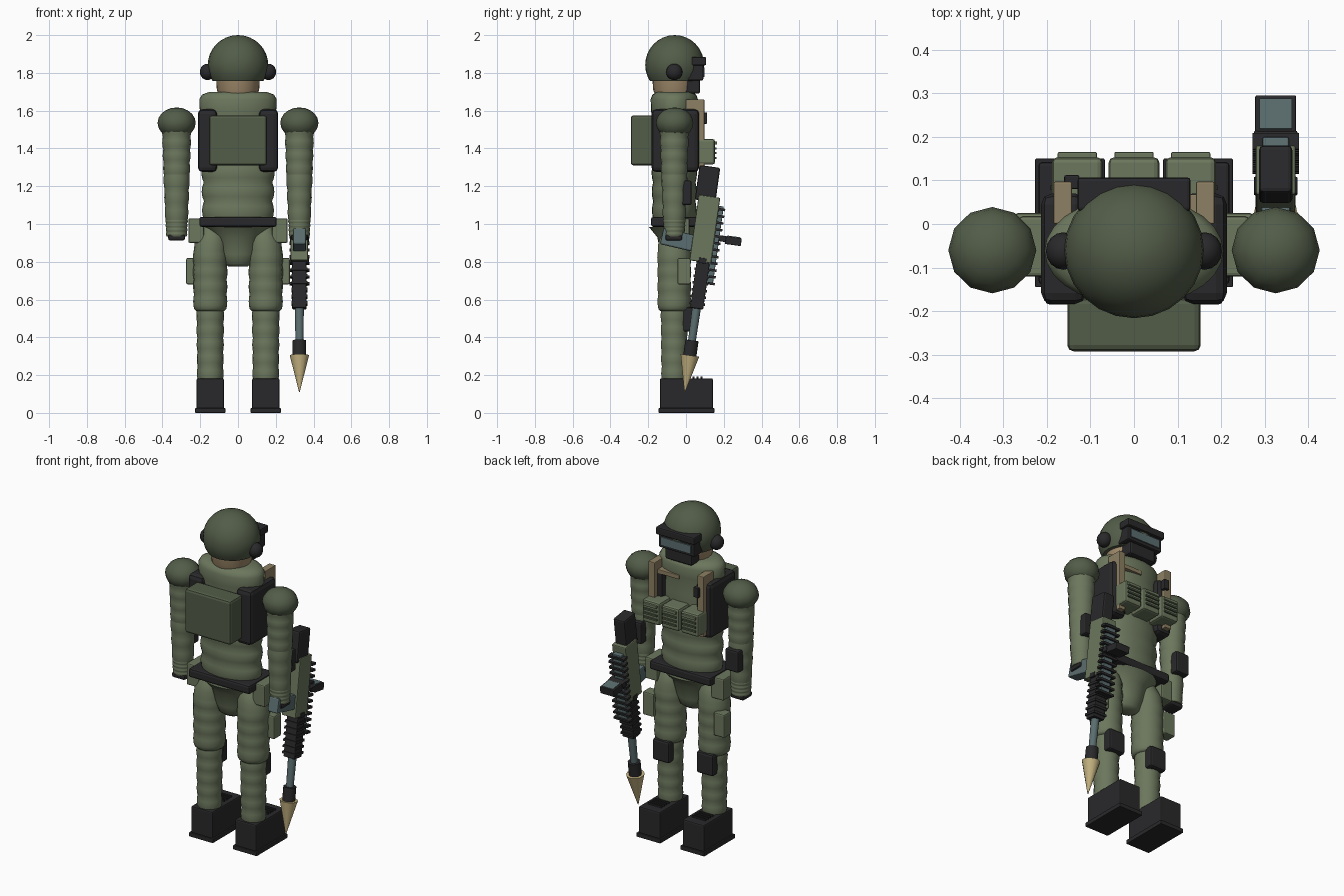
import bpy, bmesh, math
from mathutils import Matrix, Vector

cube = bpy.data.objects.get("Cube")
if cube:
    bpy.data.objects.remove(cube, do_unlink=True)


def material(name, rgb):
    m = bpy.data.materials.new(name)
    m.use_nodes = True
    m.diffuse_color = (*rgb, 1)
    m.node_tree.nodes["Principled BSDF"].inputs["Base Color"].default_value = (*rgb, 1)
    return m


GREEN = material("uniform green", (0.15, 0.185, 0.11))
DARK = material("dark olive", (0.085, 0.108, 0.065))
BLACK = material("charcoal", (0.022, 0.022, 0.024))
TAN = material("strap tan", (0.27, 0.215, 0.125))
SKIN = material("skin", (0.36, 0.26, 0.15))
STEEL = material("blue grey", (0.105, 0.155, 0.16))
BRASS = material("pale sand", (0.56, 0.45, 0.22))

Y = -0.062  # centre line of the body


def finish(name, bm, mat, smooth=None):
    bmesh.ops.recalc_face_normals(bm, faces=bm.faces)
    mesh = bpy.data.meshes.new(name)
    bm.to_mesh(mesh)
    bm.free()
    mesh.materials.append(mat)
    ob = bpy.data.objects.new(name, mesh)
    bpy.context.collection.objects.link(ob)
    if smooth:
        bpy.ops.object.select_all(action="DESELECT")
        ob.select_set(True)
        bpy.context.view_layer.objects.active = ob
        bpy.ops.object.shade_smooth_by_angle(angle=math.radians(smooth))
    return ob


def box(name, x, y, z, mat, bevel=0.008, frame=None):
    """Box from (min, max) pairs, with a bevelled edge."""
    bm = bmesh.new()
    bmesh.ops.create_cube(bm, size=1)
    lo, hi = (Vector(v) for v in zip(x, y, z))
    for v in bm.verts:
        v.co = Vector(c * s for c, s in zip(v.co, hi - lo)) + (lo + hi) / 2
    ob = finish(name, bm, mat)
    if frame:
        ob.matrix_world = frame
    if bevel:
        mod = ob.modifiers.new("Bevel", "BEVEL")
        mod.width, mod.segments = bevel, 2
    return ob


def lathe(name, profile, mat, x=0, y=Y, depth=1, sides=20, smooth=50, frame=None):
    """Stack of ellipses from (z, radius) or (z, radius, x offset), with capped ends."""
    bm = bmesh.new()
    rings = []
    for z, r, *off in profile:
        dx = off[0] if off else 0
        rings.append([bm.verts.new((x + dx + r * math.cos(a), y + r * depth * math.sin(a), z))
                      for a in (math.tau * i / sides for i in range(sides))])
    for a, b in zip(rings, rings[1:]):
        for i in range(sides):
            j = (i + 1) % sides
            bm.faces.new((a[i], a[j], b[j], b[i]))
    bm.faces.new(rings[0])
    bm.faces.new(rings[-1])
    ob = finish(name, bm, mat, smooth)
    if frame:
        ob.matrix_world = frame
    return ob


def folds(z0, z1, r0, r1, n, dip=0.06, lean=0):
    """Profile of n soft cloth folds between two heights."""
    steps = 4 * n
    return [(z0 + (z1 - z0) * t, (r0 + (r1 - r0) * t) * (1 - dip + dip * abs(math.sin(math.pi * n * t))), lean * t)
            for t in (i / steps for i in range(steps + 1))]


def ball(name, centre, size, mat, segs=24, rings=16, cut=None):
    bm = bmesh.new()
    bmesh.ops.create_uvsphere(bm, u_segments=segs, v_segments=rings, radius=1)
    for v in bm.verts:
        v.co = Vector(c * s for c, s in zip(v.co, size)) + Vector(centre)
    if cut:
        res = bmesh.ops.bisect_plane(bm, geom=bm.verts[:] + bm.edges[:] + bm.faces[:],
                                     plane_co=(0, 0, cut), plane_no=(0, 0, -1), clear_outer=True)
        bmesh.ops.contextual_create(bm, geom=[e for e in res["geom_cut"] if isinstance(e, bmesh.types.BMEdge)])
    return finish(name, bm, mat, 50)


# Head: skull, helmet, ear cups, goggles and mask
lathe("head", [(1.67, 0.095), (1.71, 0.112), (1.8, 0.118)], SKIN)
ball("helmet", (0, -0.06, 1.842), (0.16, 0.156, 0.158), DARK, cut=1.757)
box("face_mask", (-0.09, 0.09), (-0.01, 0.075), (1.69, 1.78), BLACK, 0.012)
box("goggle_frame", (-0.12, 0.12), (-0.01, 0.092), (1.76, 1.845), BLACK)
box("goggle_lens", (-0.1, 0.1), (0.09, 0.099), (1.778, 1.828), STEEL, 0)
box("helmet_brim", (-0.13, 0.13), (0.03, 0.107), (1.84, 1.885), BLACK)

# Torso, pelvis and belt
lathe("waist", folds(1.02, 1.32, 0.19, 0.195, 3), GREEN, depth=0.62, sides=28)
lathe("chest", [(1.28, 0.175), (1.33, 0.195), (1.5, 0.2), (1.57, 0.195), (1.6, 0.202), (1.66, 0.205),
                (1.685, 0.19), (1.7, 0.15)], GREEN, depth=0.61, sides=28)
lathe("pelvis", [(0.775, 0.05), (0.79, 0.075), (0.84, 0.095), (0.93, 0.12), (0.985, 0.18)],
      GREEN, depth=0.75, sides=24)
box("belt", (-0.205, 0.205), (-0.185, 0.06), (0.985, 1.038), BLACK, 0.012)
box("backpack", (-0.153, 0.153), (-0.292, -0.17), (1.31, 1.575), DARK, 0.014)

# Chest pouches with ribbed flaps
for label, x in (("right", -0.13), ("middle", 0), ("left", 0.13)):
    box(f"{label}_pouch", (x - 0.058, x + 0.058), (0.03, 0.153), (1.315, 1.45), GREEN, 0.012)
    box(f"{label}_pouch_lid", (x - 0.045, x + 0.045), (0.15, 0.165), (1.42, 1.437), GREEN, 0.003)
    for i in range(3):
        z = 1.345 + 0.025 * i
        box(f"{label}_pouch_rib", (x - 0.045, x + 0.045), (0.15, 0.162), (z, z + 0.01), DARK, 0)
box("chest_strap", (0, 0.16), (0, 0.068), (1.585, 1.61), TAN, 0.003)
box("radio", (-0.16, -0.125), (0.08, 0.112), (1.53, 1.59), BLACK, 0.004)

for side, label in ((-1, "right"), (1, "left")):
    def pair(a, b):
        return tuple(sorted((side * a, side * b)))

    def part(name):
        return f"{label}_{name}"

    # Vest panel, shoulder strap and ear cup
    ball(part("ear_cup"), (side * 0.162, -0.062, 1.805), (0.04, 0.043, 0.043), BLACK, 16, 10)
    box(part("vest_panel"), pair(0.11, 0.213), (-0.183, 0.07), (1.275, 1.608), BLACK, 0.025)
    box(part("shoulder_strap"), pair(0.142, 0.185), (0.0, 0.097), (1.295, 1.66), TAN, 0.004)

    # Arm
    ax = side * 0.325
    ball(part("shoulder_cap"), (ax, Y + 0.002, 1.535), (0.101, 0.099, 0.082), DARK, 12, 10)
    lathe(part("upper_arm"), folds(1.255, 1.53, 0.07, 0.08, 4), GREEN, ax, sides=16)
    lathe(part("forearm"), folds(1.01, 1.265, 0.06, 0.071, 3), GREEN, ax, sides=16)
    lathe(part("cuff"), folds(0.935, 1.025, 0.056, 0.06, 4), GREEN, ax, sides=16)
    box(part("hand"), (ax - 0.045, ax + 0.045), (-0.11, -0.02), (0.912, 0.945), BLACK, 0.012)
    box(part("elbow_pad"), (ax - 0.045, ax + 0.045), (-0.03, 0.03), (1.1, 1.23), BLACK, 0.01)

    # Leg
    lx = side * 0.147
    lathe(part("thigh"), [(0.54, 0.075)] + folds(0.55, 0.86, 0.09, 0.092, 4, 0.05)
          + [(0.9, 0.086, side * -0.004), (0.94, 0.07, side * -0.008), (0.99, 0.045, side * -0.01)], GREEN, lx, sides=18)
    lathe(part("shin"), folds(0.17, 0.55, 0.07, 0.074, 5), GREEN, lx, sides=18)
    box(part("knee_pad"), (lx - 0.055, lx + 0.055), (-0.02, 0.035), (0.43, 0.56), BLACK, 0.012)
    box(part("hip_pouch"), pair(0.18, 0.263), (-0.12, 0.018), (0.9, 1.03), GREEN, 0.008)
    box(part("thigh_pouch"), pair(0.2, 0.274), (-0.045, 0.025), (0.68, 0.82), GREEN, 0.008)

    # Boot with sole and laces
    box(part("boot"), (lx - 0.072, lx + 0.072), (-0.138, 0.142), (0.02, 0.183), BLACK, 0.008)
    box(part("sole"), (lx - 0.08, lx + 0.08), (-0.145, 0.15), (0, 0.025), BLACK, 0.003)
    for i in range(4):
        y = 0.012 + 0.022 * i
        box(part("lace"), (lx - 0.045, lx + 0.045), (y, y + 0.01), (0.18, 0.192), BLACK, 0)

# Rifle carried muzzle down, built upright and then tilted forward
GUN = Matrix.Translation((0.325, 0.1, 0.97)) @ Matrix.Rotation(math.radians(-8), 4, "X")
GRIP = GUN @ Matrix.Rotation(math.radians(-5), 4, "X")


def gun_box(name, half, y, z, mat, bevel=0.006, frame=GUN):
    return box("rifle_" + name, (-half, half), y, z, mat, bevel, frame)


gun_box("stock", 0.038, (-0.075, 0.035), (0.15, 0.335), BLACK, 0.01)
gun_box("receiver", 0.046, (-0.058, 0.057), (-0.172, 0.178), GREEN)
gun_box("handguard", 0.038, (-0.02, 0.05), (-0.42, -0.16), BLACK)
gun_box("rail", 0.03, (0.03, 0.082), (-0.28, 0.135), STEEL, 0.004)
gun_box("grip", 0.034, (-0.215, -0.04), (-0.128, -0.04), STEEL, 0.008, GRIP)
gun_box("trigger_guard", 0.05, (-0.01, 0.03), (-0.178, -0.15), BLACK, 0.003)
for i in range(12):
    z = -0.285 + 0.036 * i
    gun_box("rail_tooth", 0.053, (0.055, 0.092), (z, z + 0.013), BLACK, 0)
for i in range(6):
    z = -0.4 + 0.036 * i
    gun_box("handguard_rib", 0.043, (-0.026, 0.056), (z, z + 0.014), BLACK, 0)
gun_box("sight_mount", 0.05, (0.08, 0.118), (-0.05, -0.018), BLACK, 0.004)
gun_box("sight", 0.047, (0.115, 0.2), (-0.06, -0.018), BLACK, 0.004)
box("rifle_sight_glass", (-0.037, 0.037), (0.122, 0.192), (-0.02, -0.014), STEEL, 0, GUN)
lathe("rifle_barrel", [(-0.6, 0.021), (-0.4, 0.024)], STEEL, y=0.014, sides=14, frame=GUN)
lathe("rifle_muzzle", [(-0.68, 0.036), (-0.59, 0.036)], BLACK, y=0.014, sides=14, frame=GUN)
lathe("rifle_tip", [(-0.866, 0.002), (-0.67, 0.051)], BRASS, y=0.014, sides=14, frame=GUN)
